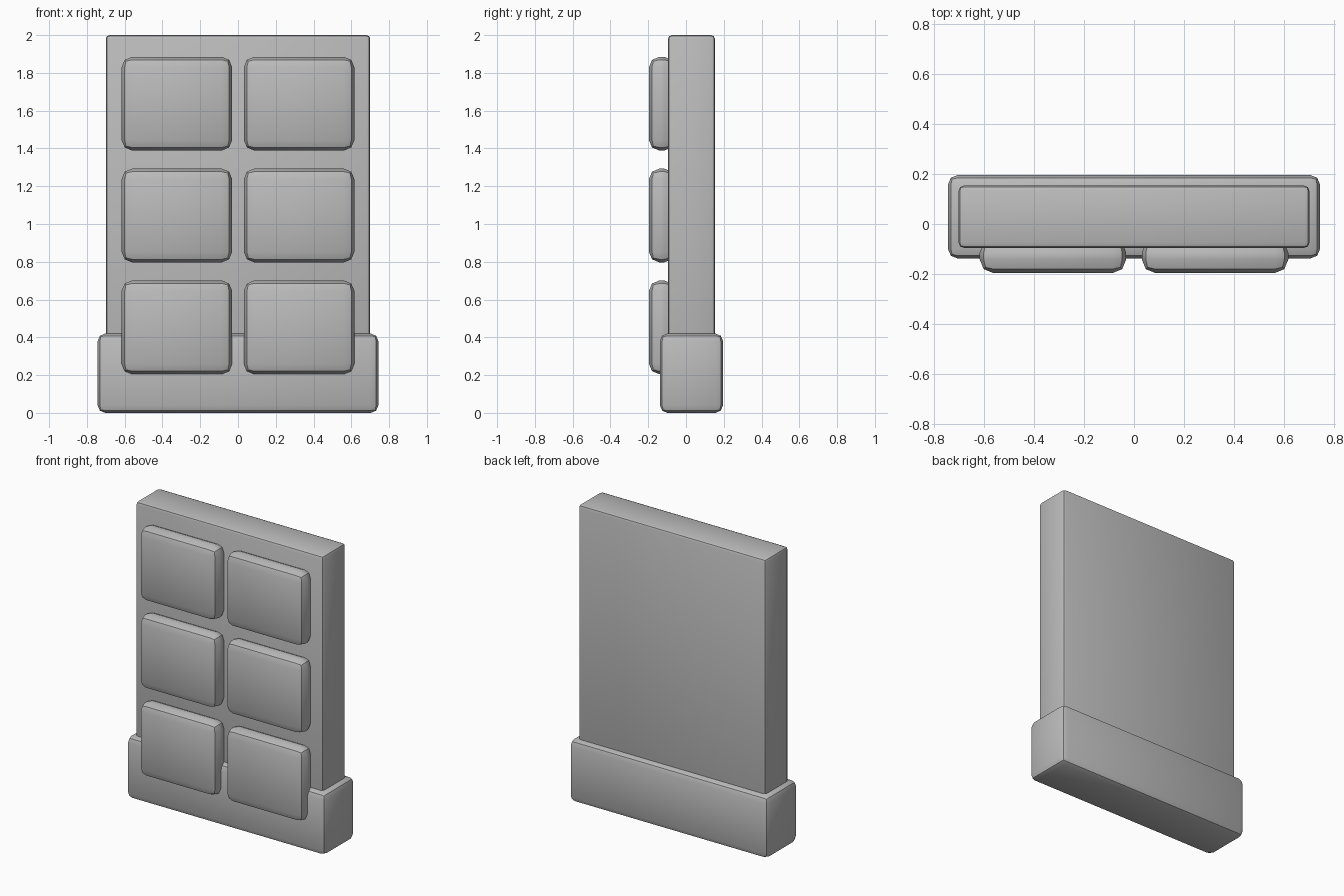
import bpy

if "Cube" in bpy.data.objects:
    bpy.data.objects.remove(bpy.data.objects["Cube"])

grey = bpy.data.materials.new("plain grey")
grey.diffuse_color = (0.5, 0.5, 0.5, 1)
grey.use_nodes = True
grey.node_tree.nodes["Principled BSDF"].inputs["Base Color"].default_value = grey.diffuse_color


def rounded_box(name, low, high, radius):
    """Box between two corners with softened edges."""
    centre = [(a + b) / 2 for a, b in zip(low, high)]
    bpy.ops.mesh.primitive_cube_add(size=1, location=centre)
    box = bpy.context.object
    box.name = name
    box.scale = [b - a for a, b in zip(low, high)]
    bpy.ops.object.transform_apply(location=False, rotation=False, scale=True)
    bevel = box.modifiers.new("soft edges", 'BEVEL')
    bevel.width = radius
    bevel.segments = 2
    bevel.limit_method = 'NONE'
    bpy.ops.object.modifier_apply(modifier=bevel.name)
    box.data.materials.append(grey)
    bpy.ops.object.shade_smooth_by_angle()


# Tall slab and the sleeve around its foot
rounded_box("slab", (-0.70, -0.095, 0.05), (0.70, 0.153, 2.0), 0.02)
rounded_box("sleeve", (-0.743, -0.138, 0.0), (0.743, 0.196, 0.42), 0.04)

# Two columns of three raised blocks
for row in range(3):
    z = 0.205 + row * 0.592
    for side, x in (("left", -0.616), ("right", 0.031)):
        rounded_box(f"block_{side}_{row + 1}",
                    (x, -0.196, z), (x + 0.585, -0.06, z + 0.496), 0.055)
